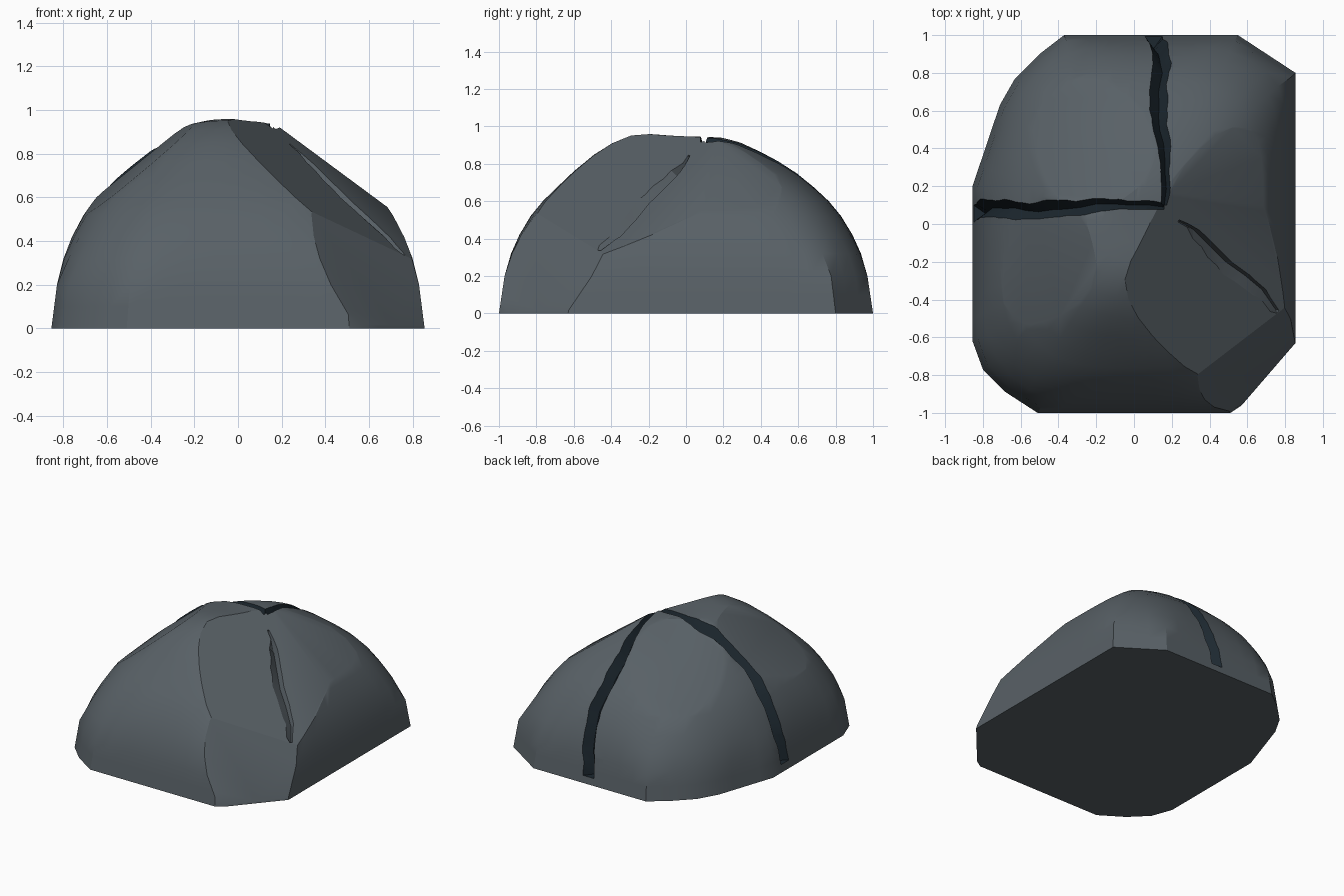
import bpy, bmesh, math
from mathutils import Vector, noise

if "Cube" in bpy.data.objects:
    bpy.data.objects.remove(bpy.data.objects["Cube"])


def material(name, colour):
    m = bpy.data.materials.new(name)
    m.use_nodes = True
    m.diffuse_color = colour
    m.node_tree.nodes["Principled BSDF"].inputs["Base Color"].default_value = colour
    return m


STONE = material("grey stone", (0.098, 0.118, 0.133, 1))
DARK = material("dark crack", (0.012, 0.021, 0.029, 1))


def make_object(name, bm):
    bmesh.ops.recalc_face_normals(bm, faces=bm.faces)
    mesh = bpy.data.meshes.new(name)
    bm.to_mesh(mesh)
    bm.free()
    mesh.materials.append(STONE)
    mesh.materials.append(DARK)
    obj = bpy.data.objects.new(name, mesh)
    bpy.context.collection.objects.link(obj)
    return obj


# Boulder footprint and dome profile (scale of footprint, height)
OUTLINE = [(-.855, -.62), (-.8, -.77), (-.68, -.89), (-.51, -1), (.51, -1), (.57, -.96),
           (.855, -.63), (.855, .8), (.55, 1), (-.37, 1), (-.5, .9), (-.63, .77),
           (-.71, .63), (-.855, .2)]
PROFILE = [(1, 0), (.985, .1), (.97, .2), (.935, .32), (.89, .42), (.83, .52), (.765, .6),
           (.685, .675), (.6, .745), (.5, .81), (.4, .865), (.3, .91), (.2, .932), (.1, .938)]

# Split long footprint sides so the upper rings can be rounded
ring = []
for i, a in enumerate(OUTLINE):
    a, b = Vector(a), Vector(OUTLINE[(i + 1) % len(OUTLINE)])
    steps = max(1, round((b - a).length / 0.12))
    ring += [a.lerp(b, k / steps) for k in range(steps)]
count = len(ring)


def dome_point(p, scale, z):
    x, y = p.x * scale, p.y * scale
    bump = 0.045 * math.exp(-((x + .08) ** 2 + (y + .35) ** 2) / 0.07)
    lump = 0.012 * noise.noise(Vector((x, y, z)) * 3) if z > 0.1 else 0
    return Vector((x, y, z + (bump + lump) * min(1, z / .8) ** 2))


bm = bmesh.new()
rows = []
for scale, z in PROFILE:
    rows.append([bm.verts.new(dome_point(p, scale, z)) for p in ring])
    if z > 0.15:
        for _ in range(2):
            ring = [ring[i] * .5 + (ring[i - 1] + ring[(i + 1) % count]) * .25
                    for i in range(count)]
for low, high in zip(rows, rows[1:]):
    for i in range(count):
        j = (i + 1) % count
        bm.faces.new((low[i], low[j], high[j], high[i]))
top = bm.verts.new(dome_point(Vector((0, 0)), 0, .938))
for i in range(count):
    bm.faces.new((rows[-1][i], rows[-1][(i + 1) % count], top))
bm.faces.new(rows[0])


# Broken flat facets
def slice_off(point, normal):
    cut = bmesh.ops.bisect_plane(bm, geom=bm.verts[:] + bm.edges[:] + bm.faces[:],
                                 plane_co=point, plane_no=normal, clear_outer=True)
    edges = [e for e in cut["geom_cut"] if isinstance(e, bmesh.types.BMEdge)]
    bmesh.ops.holes_fill(bm, edges=edges, sides=0)


slice_off((-.25, .46, .705), (-.37, .5, 1))         # back shoulder
slice_off((-.45, -.1, .75), (-.8, -.1, 1))          # right shoulder
slice_off((.3, .44, .84), (.74, 0, 1))              # left shoulder
slice_off((-.07, -.35, .95), (.182, -.077, .261))   # front slope
slice_off((.57, -.96, .01), (.756, -.654, .54))     # front corner
boulder = make_object("boulder", bm)
bpy.context.view_layer.update()


# V-shaped groove cutter following surface points, its bottom skewed sideways
def groove_cutter(name, points, outs, side, widths, depth, skew, slot):
    bm = bmesh.new()
    sections = []
    lift = 0.06
    for p, out, width in zip(points, outs, widths):
        bottom = p - out * depth + side * width * skew
        rim = [p + side * width * k for k in (.5, -.5)]
        sections.append([bm.verts.new(bottom)] +
                        [bm.verts.new(bottom.lerp(r, 1 + lift / depth)) for r in rim])
    for s, t in zip(sections, sections[1:]):
        for i in range(3):
            j = (i + 1) % 3
            bm.faces.new((s[i], s[j], t[j], t[i]))
    bm.faces.new(sections[0])
    bm.faces.new(sections[-1][::-1])
    for f in bm.faces:
        f.material_index = slot
    cutter = make_object(name, bm)
    cutter.hide_render = True
    return cutter


# Crack running from the crown down to the ground
def crack(name, direction, side, wander, phase):
    origin = Vector((.16, .1, .02))
    points, outs, widths = [], [], []
    steps = 15
    for i in range(steps + 1):
        t = i / steps
        a = math.radians(88) * t
        out = direction * math.sin(a) + Vector((0, 0, math.cos(a)))
        hit, spot, _, _ = boulder.ray_cast(origin + out * .2, out)
        if not hit:
            continue
        sway = wander * t + .014 * math.sin(t * 11 + phase) + .005 * math.sin(t * 31)
        points.append(spot + side * sway)
        outs.append(out)
        widths.append(.03 + .06 * min(1, t * 2.5) + .008 * math.sin(i * 2.1))
    return groove_cutter(name, points, outs, side, widths, .065, 0, 1)


cutters = [crack("back_crack", Vector((0, 1, 0)), Vector((1, 0, 0)), -.04, 0),
           crack("side_crack", Vector((-1, 0, 0)), Vector((0, 1, 0)), -.035, -.8)]

# Chipped scar across the front slope
start, end = Vector((.23, .02, .835)), Vector((.77, -.47, .35))
slope = Vector((.182, -.077, .261)).normalized()
across = slope.cross(end - start).normalized()
path = [start.lerp(end, i / 6) + across * .012 * math.sin(i * 1.6) for i in range(7)]
cutters.append(groove_cutter("scar", path, [slope] * 7, across,
                             [.01, .05, .07, .085, .09, .075, .03], .045, .35, 0))

# Carve the grooves, then shade
bpy.context.view_layer.objects.active = boulder
for cutter in cutters:
    mod = boulder.modifiers.new(cutter.name, 'BOOLEAN')
    mod.operation = 'DIFFERENCE'
    mod.solver = 'EXACT'
    mod.object = cutter
    bpy.ops.object.modifier_apply(modifier=mod.name)
    bpy.data.objects.remove(cutter)

bpy.ops.object.select_all(action='DESELECT')
boulder.select_set(True)
bpy.ops.object.shade_smooth_by_angle(angle=math.radians(25))
